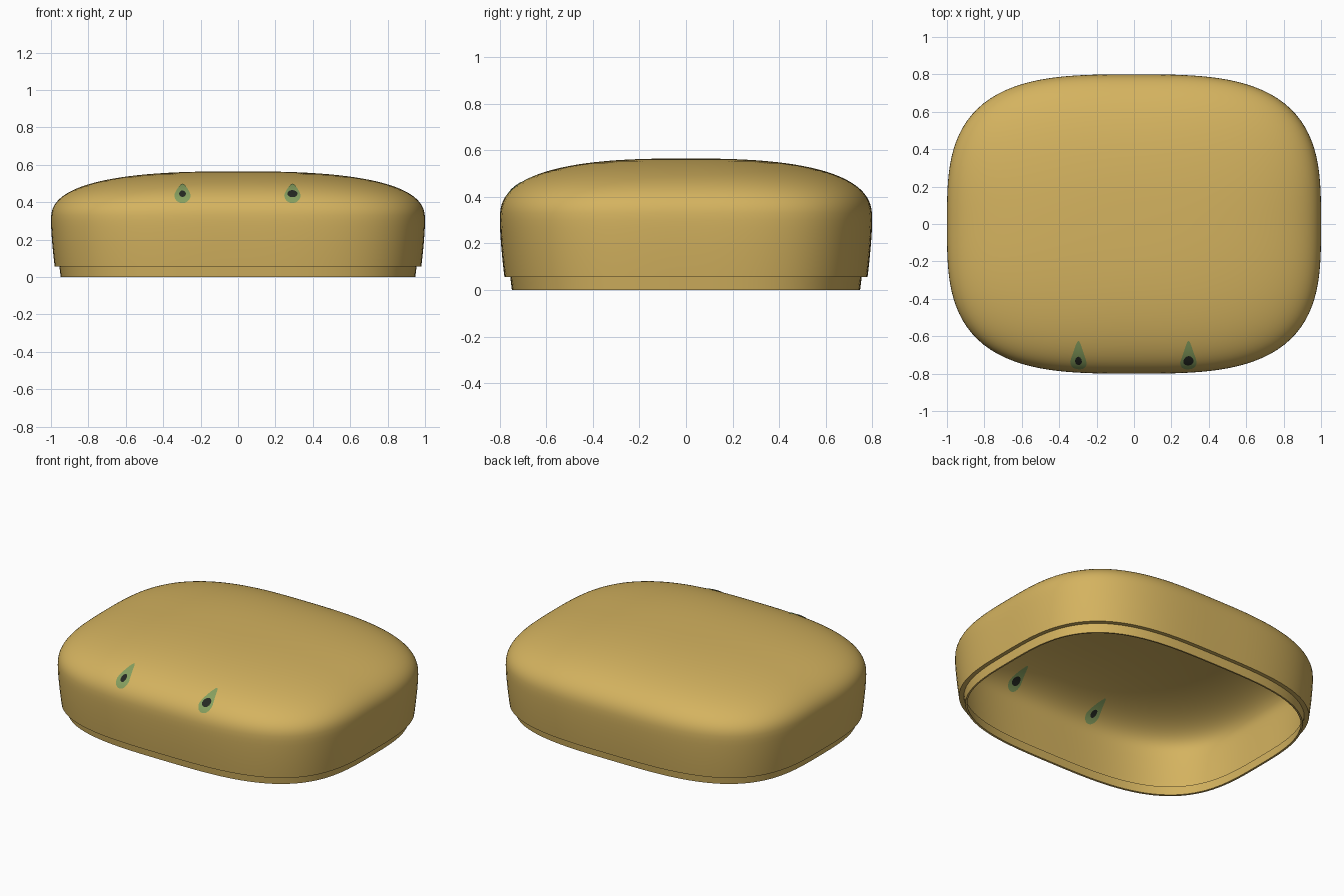
import bpy, bmesh, math

if "Cube" in bpy.data.objects:
    bpy.data.objects.remove(bpy.data.objects["Cube"])

P = 2.65                      # roundness of the dome profile
Z0, H = 0.30, 0.265           # height of the widest line, dome rise
A, B = 1.0, 0.80              # half width and half depth
SEG, THICK = 144, 0.012


def material(name, rgb):
    m = bpy.data.materials.new(name)
    m.diffuse_color = (*rgb, 1)
    m.use_nodes = True
    m.node_tree.nodes["Principled BSDF"].inputs["Base Color"].default_value = m.diffuse_color
    return m


gold = material("warm gold", (0.66, 0.45, 0.115))
green = material("sage green", (0.24, 0.35, 0.115))
black = material("soft black", (0.018, 0.021, 0.016))


def exponent(r):
    """Outline squareness: rounder toward the top centre."""
    return 2.3 + 0.9 * r * r


def outline(a, b, n, z):
    pts = []
    for j in range(SEG):
        t = 2 * math.pi * j / SEG
        c, s = math.cos(t), math.sin(t)
        rho = (abs(c) ** n + abs(s) ** n) ** (-1 / n)
        pts.append((a * rho * c, b * rho * s, z))
    return pts


def finish(bm, name, mat):
    me = bpy.data.meshes.new(name)
    bm.to_mesh(me)
    bm.free()
    me.materials.append(mat)
    ob = bpy.data.objects.new(name, me)
    bpy.context.collection.objects.link(ob)
    return ob


def smooth(ob):
    bpy.ops.object.select_all(action='DESELECT')
    ob.select_set(True)
    bpy.context.view_layer.objects.active = ob
    for m in list(ob.modifiers):
        bpy.ops.object.modifier_apply(modifier=m.name)
    bpy.ops.object.shade_smooth_by_angle(angle=math.radians(35))


# Shell: inset lip, stepped ledge, flaring wall, domed top, open underneath
rings = [outline(A - d, B - d, 3.2, z) for d, z in ((0.052, 0.0), (0.045, 0.055))]
for i in range(8):
    f = i / 8
    d = 0.02 * (1 - f) ** 1.5
    rings.append(outline(A - d, B - d, 3.2, 0.055 + (Z0 - 0.055) * f))
N = 28
for i in range(N):
    t = math.pi / 2 * i / N
    r = math.cos(t) ** (2 / P)
    z = Z0 + H * math.sin(t) ** (2 / P)
    rings.append(outline(A * r, B * r, exponent(r), z))

bm = bmesh.new()
vs = [[bm.verts.new(p) for p in ring] for ring in rings]
for lo, hi in zip(vs, vs[1:]):
    for j in range(SEG):
        k = (j + 1) % SEG
        bm.faces.new((lo[j], lo[k], hi[k], hi[j]))
pole = bm.verts.new((0, 0, Z0 + H))
for j in range(SEG):
    bm.faces.new((vs[-1][j], vs[-1][(j + 1) % SEG], pole))
shell = finish(bm, "shell", gold)
mod = shell.modifiers.new("thickness", 'SOLIDIFY')
mod.thickness = THICK
mod.offset = -1
smooth(shell)


def on_dome(x, z, off):
    """Point on the front of the dome, pushed out by off."""
    r = (1 - ((z - Z0) / H) ** P) ** (1 / P)
    n = exponent(r)
    y = -B * (r ** n - abs(x) ** n) ** (1 / n)
    return (x, y - 0.7 * off, z + 0.7 * off)


def spot(name, cx, cz, w, up, down, taper, off, mat):
    """Thin painted patch following the dome."""
    bm = bmesh.new()
    count, steps = 28, 6
    prev = None
    mid = bm.verts.new(on_dome(cx, cz, off))
    for i in range(1, steps + 1):
        f = i / steps
        ring = []
        for j in range(count):
            t = 2 * math.pi * j / count
            s = math.sin(t)
            x = cx + f * w * math.cos(t) * (1 - taper * max(s, 0))
            z = cz + f * s * (up if s > 0 else down)
            ring.append(bm.verts.new(on_dome(x, z, off)))
        for j in range(count):
            k = (j + 1) % count
            if prev:
                bm.faces.new((prev[j], ring[j], ring[k], prev[k]))
            else:
                bm.faces.new((mid, ring[j], ring[k]))
        prev = ring
    if off < 0:                       # inner patches face the hollow
        bmesh.ops.reverse_faces(bm, faces=bm.faces[:])
    smooth(finish(bm, name, mat))


# Eyes: green patch and black pupil, on the outside and inside of the shell
for side, x, pw, pu in (("left", -0.297, 0.018, 0.017), ("right", 0.291, 0.027, 0.019)):
    for face, sign, base in (("outer", 1, 0.0), ("inner", -1, THICK)):
        spot(f"{side}_{face}_eye", x, 0.437, 0.044, 0.060, 0.044, 0.45,
             sign * (base + 0.003), green)
        spot(f"{side}_{face}_pupil", x, 0.442, pw, pu, pu, 0.0,
             sign * (base + 0.005), black)
